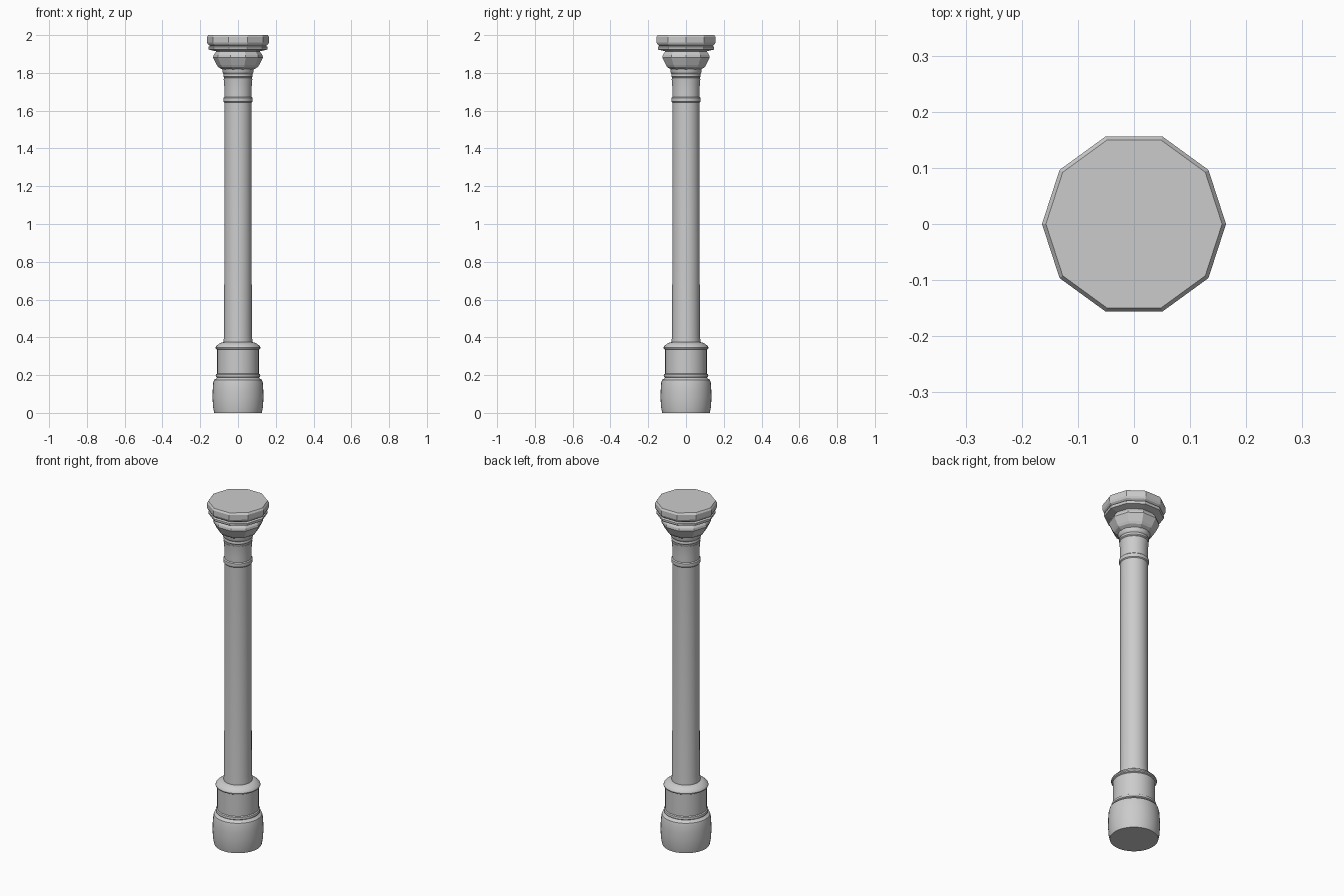
import bpy, bmesh, math


def lathe(name, profile, sides, smooth_angle=None):
    """Revolve (radius, height) points around z into a capped solid."""
    bm = bmesh.new()
    rings = []
    for r, z in profile:
        rings.append([bm.verts.new((r * math.cos(2 * math.pi * i / sides),
                                    r * math.sin(2 * math.pi * i / sides), z))
                      for i in range(sides)])
    for low, high in zip(rings, rings[1:]):
        for i in range(sides):
            j = (i + 1) % sides
            bm.faces.new((low[i], low[j], high[j], high[i]))
    bm.faces.new(rings[0][::-1])
    bm.faces.new(rings[-1])
    mesh = bpy.data.meshes.new(name)
    bm.to_mesh(mesh)
    bm.free()
    obj = bpy.data.objects.new(name, mesh)
    bpy.context.collection.objects.link(obj)
    if smooth_angle:
        bpy.ops.object.select_all(action='DESELECT')
        obj.select_set(True)
        bpy.context.view_layer.objects.active = obj
        bpy.ops.object.shade_smooth_by_angle(angle=math.radians(smooth_angle))
    return obj


ROUND = 40

# Swelling foot with the stepped drum above it
lathe("base", [
    (0.126, 0), (0.132, 0.03), (0.135, 0.08), (0.134, 0.12), (0.131, 0.16),
    (0.127, 0.175), (0.114, 0.182), (0.111, 0.187), (0.117, 0.191),
    (0.118, 0.198), (0.116, 0.204), (0.110, 0.208), (0.110, 0.335),
    (0.117, 0.339), (0.119, 0.345), (0.117, 0.351), (0.110, 0.358),
    (0.098, 0.368), (0.085, 0.373), (0.073, 0.375)], ROUND, 35)

# Plain shaft with a small foot flare and flared neck
lathe("shaft", [
    (0.076, 0.373), (0.0755, 0.39), (0.073, 0.415), (0.072, 1.70),
    (0.073, 1.74), (0.076, 1.768)], ROUND, 35)

# Thin band around the upper shaft
lathe("shaft_band", [
    (0.072, 1.643), (0.077, 1.648), (0.078, 1.657), (0.077, 1.667),
    (0.072, 1.672)], ROUND, 35)

# Stacked neck rings under the capital
lathe("neck_rings", [
    (0.070, 1.760), (0.075, 1.764), (0.075, 1.772), (0.072, 1.776),
    (0.077, 1.781), (0.078, 1.789), (0.075, 1.795), (0.080, 1.800),
    (0.082, 1.808), (0.084, 1.825)], ROUND, 35)

# Ten-sided faceted capital
lathe("capital", [
    (0.083, 1.818), (0.104, 1.830), (0.112, 1.842), (0.132, 1.882),
    (0.129, 1.895), (0.115, 1.914), (0.154, 1.923), (0.157, 1.930),
    (0.157, 1.938), (0.148, 1.943), (0.159, 1.951), (0.164, 1.962),
    (0.164, 1.990), (0.157, 2.0)], 10)
